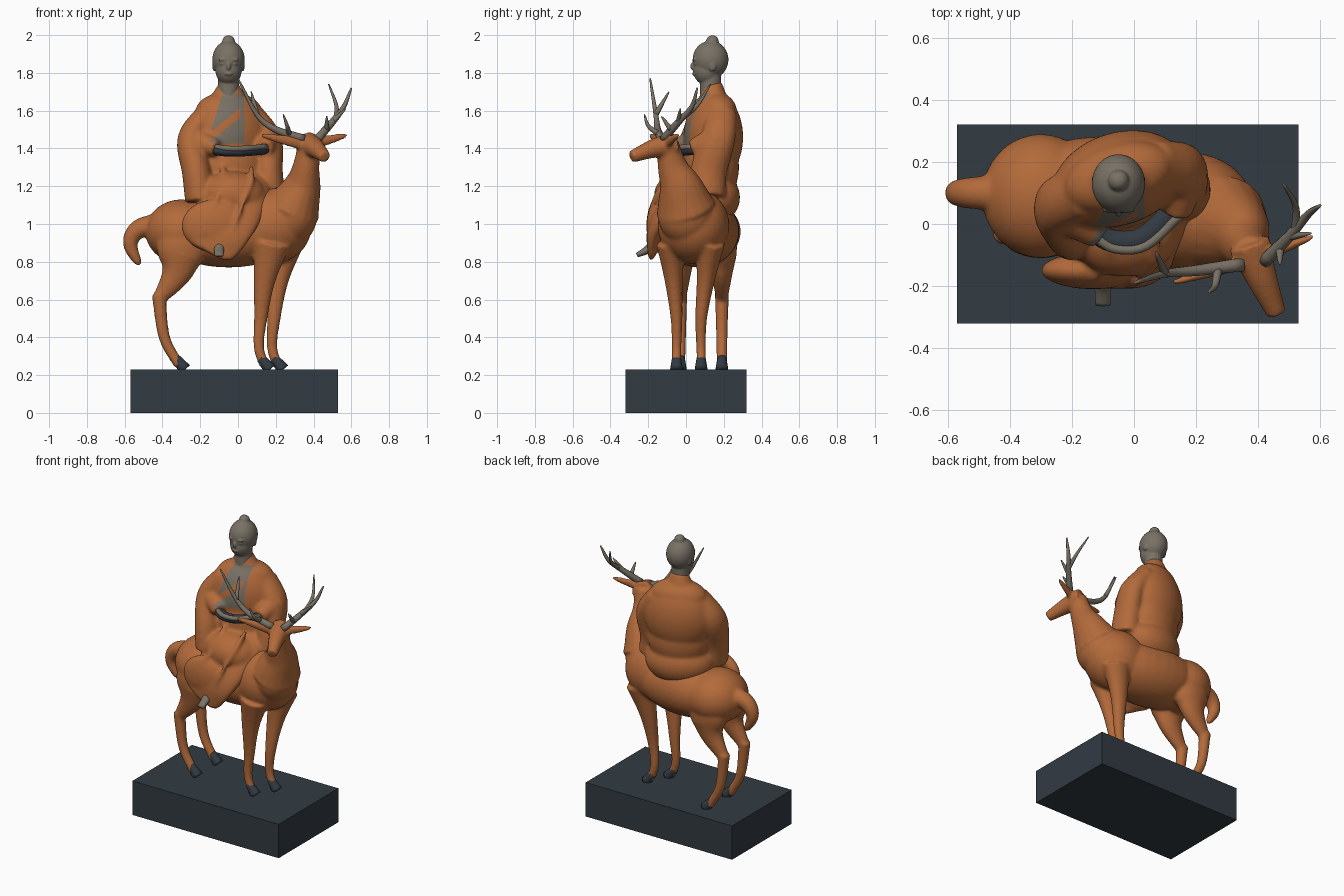
import bpy, bmesh, math
from mathutils import Vector, Matrix

cube = bpy.data.objects.get("Cube")
if cube:
    bpy.data.objects.remove(cube, do_unlink=True)

AXIS_X, AXIS_Y, AXIS_Z = Matrix.Identity(3)


def material(name, color):
    mat = bpy.data.materials.new(name)
    mat.use_nodes = True
    mat.diffuse_color = (*color, 1)
    shader = mat.node_tree.nodes["Principled BSDF"]
    shader.inputs["Base Color"].default_value = (*color, 1)
    return mat


ORANGE = material("warm orange", (.45, .145, .043))
GREY = material("stone grey", (.19, .165, .13))
SLATE = material("dark slate", (.032, .043, .055))


def taper(rule, t):
    """Half size at fraction t, from a (start, end, power) rule."""
    start, end, power = rule
    return end + (start - end) * (1 - t) ** power


def smooth_path(points, steps=5):
    """Catmull-Rom curve through the points."""
    pts = [Vector(p) for p in points]
    pts = [pts[0] * 2 - pts[1], *pts, pts[-1] * 2 - pts[-2]]
    path = []
    for p, q, r, s in zip(pts, pts[1:], pts[2:], pts[3:]):
        for k in range(steps):
            t = k / steps
            bend = (p * 2 - q * 5 + r * 4 - s) * t + (q * 3 - p - r * 3 + s) * t * t
            path.append(q + (r - p + bend) * t / 2)
    return path + [pts[-2]]


def limb(bm, points, size, width=None, ref=AXIS_Y, sides=18):
    """Tapered tube; size is measured across the ref axis and width along it."""
    path = smooth_path(points)
    last = len(path) - 1
    rings = []
    for i, center in enumerate(path):
        tangent = path[min(i + 1, last)] - path[max(i - 1, 0)]
        across = tangent.cross(ref).normalized() * taper(size, i / last)
        along = across.cross(tangent).normalized() * taper(width or size, i / last)
        angles = [math.tau * k / sides for k in range(sides)]
        rings.append([bm.verts.new(center + across * math.cos(a) + along * math.sin(a)) for a in angles])
    for low, high in zip(rings, rings[1:]):
        for k in range(sides):
            bm.faces.new((low[k - 1], low[k], high[k], high[k - 1]))
    bm.faces.new(rings[0])
    bm.faces.new(rings[-1])


def ball(bm, center, size, turn=0):
    place = Matrix.LocRotScale(Vector(center), Matrix.Rotation(turn, 3, 'Z'), Vector(size))
    bmesh.ops.create_uvsphere(bm, u_segments=32, v_segments=20, radius=1, matrix=place)


def finish(bm, name, mat, voxel=0, softness=6, smooth=True):
    """Turn the bmesh into an object, optionally fusing its parts into one skin."""
    bmesh.ops.recalc_face_normals(bm, faces=bm.faces)
    mesh = bpy.data.meshes.new(name)
    bm.to_mesh(mesh)
    bm.free()
    obj = bpy.data.objects.new(name, mesh)
    bpy.context.scene.collection.objects.link(obj)
    if voxel:
        fuse = obj.modifiers.new("fuse", 'REMESH')
        fuse.mode = 'VOXEL'
        fuse.voxel_size = voxel
        soften = obj.modifiers.new("soften", 'SMOOTH')
        soften.iterations = softness
        graph = bpy.context.evaluated_depsgraph_get()
        obj.data = bpy.data.meshes.new_from_object(obj.evaluated_get(graph))
        obj.modifiers.clear()
    obj.data.materials.clear()
    obj.data.materials.append(mat)
    for poly in obj.data.polygons:
        poly.use_smooth = smooth
    return obj


# Plinth
bm = bmesh.new()
block = Matrix.LocRotScale(Vector((-.02, 0, .115)), None, Vector((1.1, .64, .23)))
bmesh.ops.create_cube(bm, size=1, matrix=block)
finish(bm, "plinth", SLATE, smooth=False)

# Deer trunk: rump, barrel, chest and breast
bm = bmesh.new()
ball(bm, (-.3, .09, .96), (.19, .2, .17))
ball(bm, (-.05, .07, .96), (.38, .21, .19), -.1)
ball(bm, (.18, .04, .99), (.21, .19, .2))
ball(bm, (.29, 0, 1.05), (.13, .15, .16))

# Deer neck, head, tail and ears
limb(bm, [(.29, 0, 1.08), (.34, -.03, 1.2), (.36, -.07, 1.3), (.38, -.1, 1.43)], (.15, .062, 2), (.16, .062, 1.5))
limb(bm, [(.37, -.06, 1.42), (.41, -.17, 1.4), (.46, -.29, 1.355)], (.07, .032, 1), ref=AXIS_Z)
limb(bm, [(-.42, .1, 1), (-.53, .1, .97), (-.57, .1, .89), (-.52, .1, .78)], (.06, .01, .5))
for tip in ((.12, -.19, 1.47), (.58, -.04, 1.47)):
    root = Vector((.37, -.12, 1.42))
    limb(bm, [root, root.lerp(Vector(tip), .5), tip], (.038, .008, .6), (.022, .008, .6))

# Deer legs, hind then front
hind_feet = [(-.33, -.03), (-.33, .19)]
fore_feet = [(.12, -.05), (.19, .08)]
for x, y in hind_feet:
    ball(bm, (x + .03, y, .88), (.13, .08, .15))
    limb(bm, [(x + .03, y, .84), (x, y, .73), (x - .09, y, .6)], (.12, .035, 1), (.08, .03, 1))
    limb(bm, [(x - .09, y, .63), (x - .06, y, .4), (x + .02, y, .25)], (.038, .028, 2))
for x, y in fore_feet:
    limb(bm, [(x + .06, y * 1.6, .9), (x + .02, y * 1.3, .7), (x, y, .5), (x - .01, y, .35), (x + .02, y, .25)],
         (.1, .027, 3), (.08, .025, 3))
finish(bm, "deer", ORANGE, voxel=.009, softness=9)

# Hooves
bm = bmesh.new()
for x, y in hind_feet + fore_feet:
    limb(bm, [(x, y, .29), (x + .05, y, .23)], (.024, .034, 1))
finish(bm, "hooves", SLATE)

# Antlers: a long beam on each side, then the short tines
bm = bmesh.new()
beams = [[(.35, -.13, 1.45), (.2, -.15, 1.5), (.1, -.16, 1.58), (0, -.19, 1.77)],
         [(.42, -.12, 1.45), (.5, -.04, 1.54), (.56, .03, 1.62), (.6, .06, 1.72)]]
tines = [[(.27, -.15, 1.48), (.26, -.2, 1.52), (.24, -.22, 1.58)],
         [(.1, -.16, 1.58), (.07, -.09, 1.7)],
         [(.52, -.02, 1.56), (.52, .06, 1.63), (.48, .13, 1.74)],
         [(.5, -.04, 1.54), (.57, -.03, 1.61)],
         [(.47, -.08, 1.5), (.47, -.13, 1.57)]]
for path in beams:
    limb(bm, path, (.023, .004, .7), sides=10)
for path in tines:
    limb(bm, path, (.015, .003, .7), ref=Vector((1, 1, 0)).normalized(), sides=10)
finish(bm, "antlers", GREY)

# Robe body: hips, waist, chest, shoulders and collar, turned a little to one side
bm = bmesh.new()
turn = math.radians(18)
ball(bm, (-.04, .12, 1.14), (.22, .16, .15), turn)
ball(bm, (-.04, .13, 1.3), (.2, .145, .2), turn)
ball(bm, (-.05, .145, 1.46), (.22, .15, .24), turn)
ball(bm, (-.05, .15, 1.6), (.18, .11, .1), turn)
limb(bm, [(-.05, .15, 1.58), (-.05, .14, 1.75)], (.15, .05, 1), (.1, .05, 1))

# Hanging sleeves with forearms reaching forward
sleeves = [[(-.16, .1, 1.59), (-.25, .06, 1.45), (-.22, 0, 1.28), (-.2, -.02, 1.12)],
           [(.07, .19, 1.59), (.16, .17, 1.45), (.16, .12, 1.28), (.17, .11, 1.15)]]
wrists = [(-.11, -.04, 1.4), (.14, .03, 1.4)]
for path, wrist in zip(sleeves, wrists):
    limb(bm, path, (.06, .08, 2), (.08, .1, 2))
    limb(bm, [path[1], wrist], (.08, .045, 1), ref=AXIS_Z)

# Skirt over the lap and down the deer's side, with soft fold ridges
ball(bm, (-.03, -.02, 1.15), (.18, .15, .13))
ball(bm, (-.13, -.15, .99), (.17, .06, .14))
limb(bm, [(-.02, .1, 1.2), (-.02, 0, 1.16), (-.05, -.1, 1.06), (-.1, -.16, .96), (-.16, -.18, .85)],
     (.12, .02, 1), (.2, .09, .3), ref=AXIS_X, sides=28)
for x in (-.08, .07):
    limb(bm, [(x, -.02, 1.3), (x, -.12, 1.22), (x - .06, -.19, 1.07), (x - .1, -.2, .95)],
         (.016, .01, 1), ref=AXIS_X)
robe = finish(bm, "robe", ORANGE, voxel=.009, softness=16)

# Shirt showing at the open chest, crossed by an orange fold
robe.data.materials.append(GREY)
for poly in robe.data.polygons:
    x, y, z = poly.center
    opened = 1.43 < z < 1.69 and z * .3 - .59 < x < .035
    fold = x < .01 and abs(z - x * .8 - 1.58) < .025
    if opened and not fold and y < .13 and poly.normal.y < -.1:
        poly.material_index = 1

# Joined hands: grey rim around a dark opening
rim = [(-.13, -.04, 1.41), (-.06, -.08, 1.4), (.04, -.07, 1.4), (.15, .03, 1.41)]
bm = bmesh.new()
limb(bm, rim, (.015, .015, 1), ref=AXIS_Z)
finish(bm, "hands", GREY)
bm = bmesh.new()
inset = Vector((-.01, .026, -.016))
limb(bm, [inset + Vector(p) for p in rim], (.036, .036, 1), (.026, .026, 1), ref=AXIS_Z)
finish(bm, "cuff_opening", SLATE)

# Rider's head: skull, jaw, neck, topknot and face
bm = bmesh.new()
skull = Vector((-.05, .13, 1.87))


def feature(offset, size):
    ball(bm, skull + Vector(offset), size)


feature((0, 0, 0), (.086, .095, .1))
feature((0, -.02, -.055), (.07, .073, .08))
feature((0, .01, .095), (.034, .034, .034))
limb(bm, [skull - AXIS_Z * .2, skull - AXIS_Z * .05], (.056, .056, 1))
feature((0, -.094, -.035), (.012, .013, .022))
feature((0, -.09, -.075), (.022, .008, .008))
for side in (-1, 1):
    feature((side * .077, .01, -.03), (.009, .02, .032))
    feature((side * .03, -.085, 0), (.024, .01, .008))
    feature((side * .03, -.08, -.022), (.016, .01, .007))
finish(bm, "rider_head", GREY, voxel=.005)

# Bare foot below the hem
bm = bmesh.new()
limb(bm, [(-.1, -.17, .89), (-.1, -.21, .86), (-.1, -.26, .835)], (.03, .012, 1), (.03, .024, 1), ref=AXIS_X)
finish(bm, "foot", GREY)
